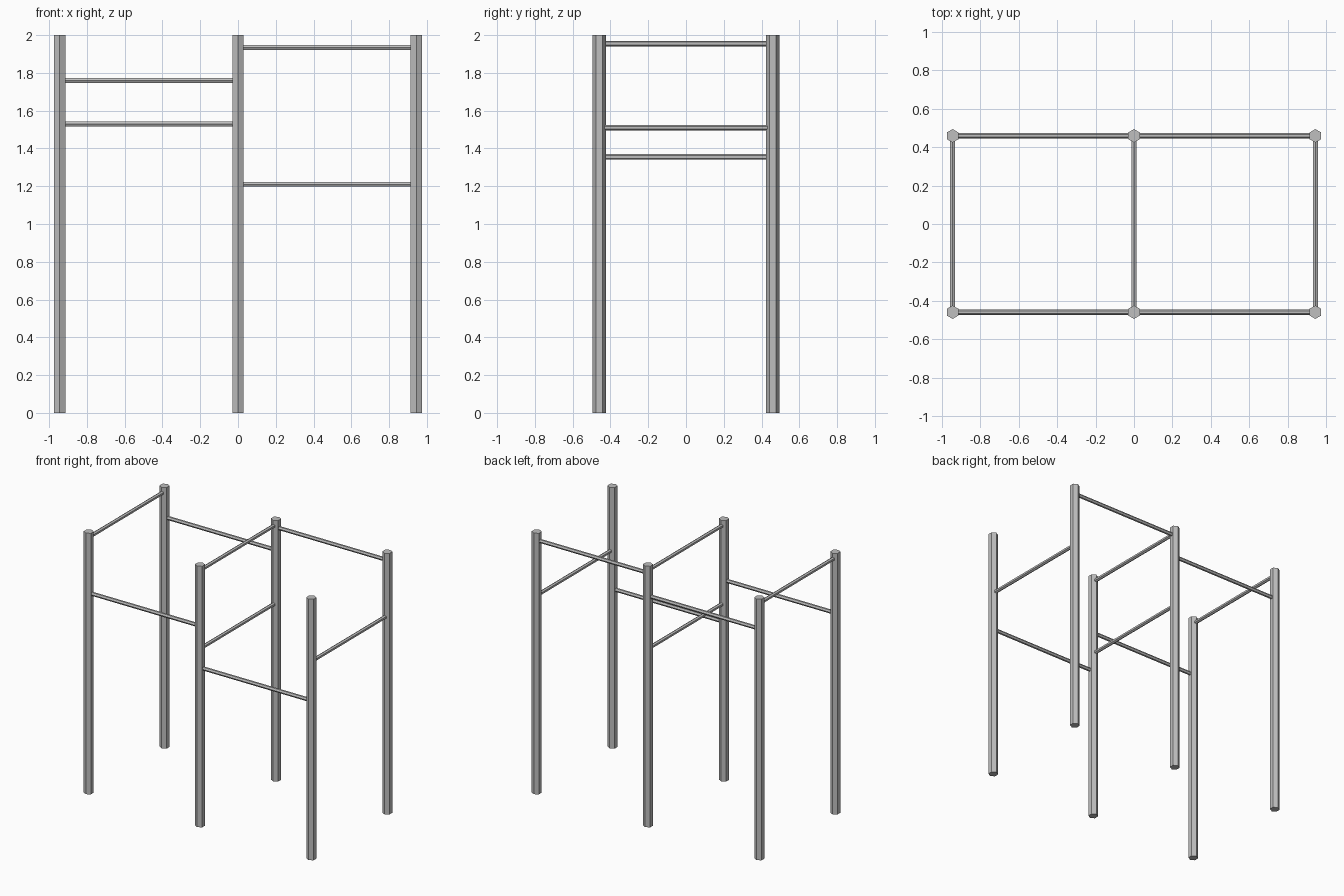
import bpy
import math
from mathutils import Vector

cube = bpy.data.objects.get("Cube")
if cube:
    bpy.data.objects.remove(cube, do_unlink=True)

steel = bpy.data.materials.new("grey steel")
steel.use_nodes = True
GREY = (0.52, 0.52, 0.52, 1)
steel.diffuse_color = GREY
steel.node_tree.nodes["Principled BSDF"].inputs["Base Color"].default_value = GREY

X, Y, HEIGHT = 0.944, 0.459, 2.0
POST_R, BAR_R = 0.035, 0.0145


def tube(name, start, end, radius, turn=0.0):
    """Six-sided flat-shaded tube between two points."""
    start, end = Vector(start), Vector(end)
    axis = end - start
    bpy.ops.mesh.primitive_cylinder_add(
        vertices=6, radius=radius, depth=axis.length, location=(start + end) / 2)
    obj = bpy.context.object
    obj.name = name
    if axis.x:
        obj.rotation_euler = (0, math.pi / 2, 0)
    elif axis.y:
        obj.rotation_euler = (math.pi / 2, 0, 0)
    obj.data.materials.append(steel)
    return obj


# Six upright posts, one edge of each facing the front
sides = {"right": -X, "middle": 0, "left": X}
rows = {"front": -Y, "back": Y}
for row, y in rows.items():
    for side, x in sides.items():
        tube(f"{row}_{side}_post", (x, y, 0), (x, y, HEIGHT), POST_R)

# Bars along the long sides
for name, x0, x1, y, z in [
    ("front_right_bar", -X, 0, -Y, 1.53),
    ("back_right_bar", -X, 0, Y, 1.76),
    ("front_left_bar", 0, X, -Y, 1.21),
    ("back_left_bar", 0, X, Y, 1.935),
]:
    tube(name, (x0, y, z), (x1, y, z), BAR_R)

# Bars running front to back
for name, x, z in [
    ("right_cross_bar", -X, 1.955),
    ("middle_high_bar", 0, 1.955),
    ("middle_low_bar", 0, 1.355),
    ("left_cross_bar", X, 1.51),
]:
    tube(name, (x, -Y, z), (x, Y, z), BAR_R)
